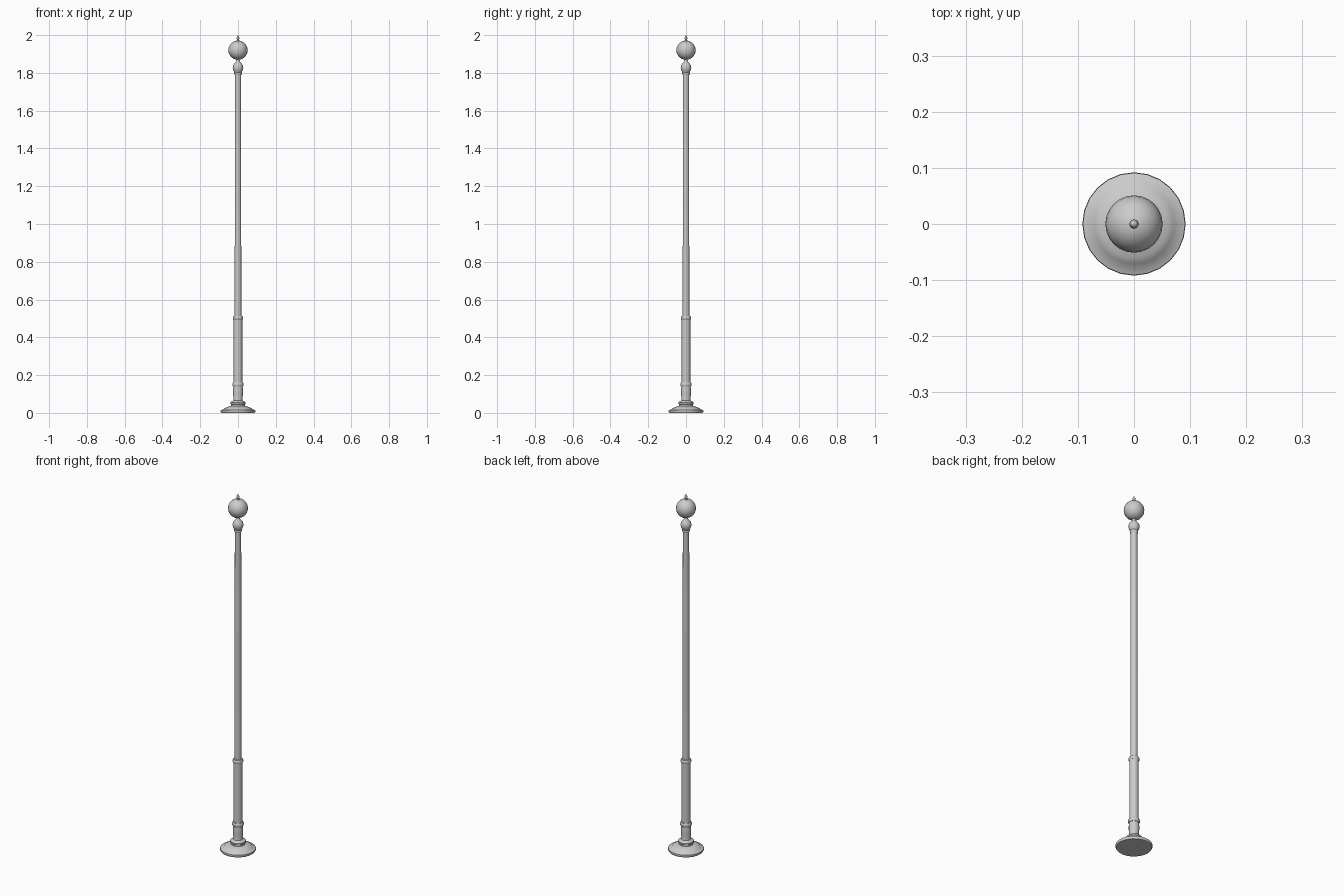
import bpy, bmesh, math

if "Cube" in bpy.data.objects:
    bpy.data.objects.remove(bpy.data.objects["Cube"])


def lathe(name, profile, sides=24, angle=40):
    """Revolve (radius, z) points around z; radius 0 becomes a pole or cap."""
    bm = bmesh.new()
    rings = []
    for r, z in profile:
        if r == 0:
            rings.append([bm.verts.new((0, 0, z))])
        else:
            rings.append([bm.verts.new((r * math.cos(2 * math.pi * i / sides),
                                        r * math.sin(2 * math.pi * i / sides), z))
                          for i in range(sides)])
    for a, b in zip(rings, rings[1:]):
        for i in range(sides):
            j = (i + 1) % sides
            if len(a) == 1:
                bm.faces.new((a[0], b[j], b[i]))
            elif len(b) == 1:
                bm.faces.new((a[i], a[j], b[0]))
            else:
                bm.faces.new((a[i], a[j], b[j], b[i]))
    bmesh.ops.recalc_face_normals(bm, faces=bm.faces)
    me = bpy.data.meshes.new(name)
    bm.to_mesh(me)
    bm.free()
    ob = bpy.data.objects.new(name, me)
    bpy.context.collection.objects.link(ob)
    bpy.ops.object.select_all(action='DESELECT')
    ob.select_set(True)
    bpy.context.view_layer.objects.active = ob
    bpy.ops.object.shade_smooth_by_angle(angle=math.radians(angle))
    return ob


def collar(name, z, r, half):
    """Rounded moulding ring around the post."""
    return lathe(name, [(0, z - half), (r * 0.87, z - half), (r, z - half * 0.45),
                        (r, z + half * 0.45), (r * 0.87, z + half), (0, z + half)])


# Stepped round foot
lathe("base_foot", [(0, 0), (0.088, 0), (0.092, 0.007), (0.091, 0.014),
                    (0.075, 0.02), (0.071, 0.025), (0.06, 0.03), (0.046, 0.035),
                    (0.037, 0.037), (0.036, 0.044), (0.04, 0.048),
                    (0.04, 0.056), (0.034, 0.061), (0.026, 0.065), (0, 0.065)])

# Pedestal, lower sleeve and main pole
lathe("pedestal", [(0, 0.06), (0.026, 0.06), (0.024, 0.075), (0.026, 0.10),
                   (0.026, 0.125), (0.024, 0.145), (0, 0.145)])
lathe("lower_sleeve", [(0, 0.145), (0.023, 0.145), (0.023, 0.5), (0, 0.5)])
lathe("main_pole", [(0, 0.5), (0.0175, 0.5), (0.0165, 1.8), (0, 1.8)])

# Moulding rings
collar("pedestal_collar", 0.150, 0.030, 0.011)
collar("sleeve_collar", 0.503, 0.027, 0.010)
collar("pole_top_collar", 1.797, 0.020, 0.009)

# Small bulb and tapered neck below the globe
lathe("neck_bulb", [(0, 1.802), (0.018, 1.802), (0.025, 1.813), (0.028, 1.828),
                    (0.025, 1.842), (0.017, 1.852), (0.010, 1.859),
                    (0.008, 1.875), (0, 1.875)])

# Globe
R, cz, n = 0.051, 1.92, 12
lathe("globe", [(R * math.sin(math.pi * k / n) if 0 < k < n else 0,
                 cz - R * math.cos(math.pi * k / n)) for k in range(n + 1)])

# Finial
lathe("finial", [(0, 1.966), (0.009, 1.966), (0.009, 1.972), (0.005, 1.976),
                 (0.008, 1.983), (0.006, 1.991), (0, 2.0)], sides=12)
